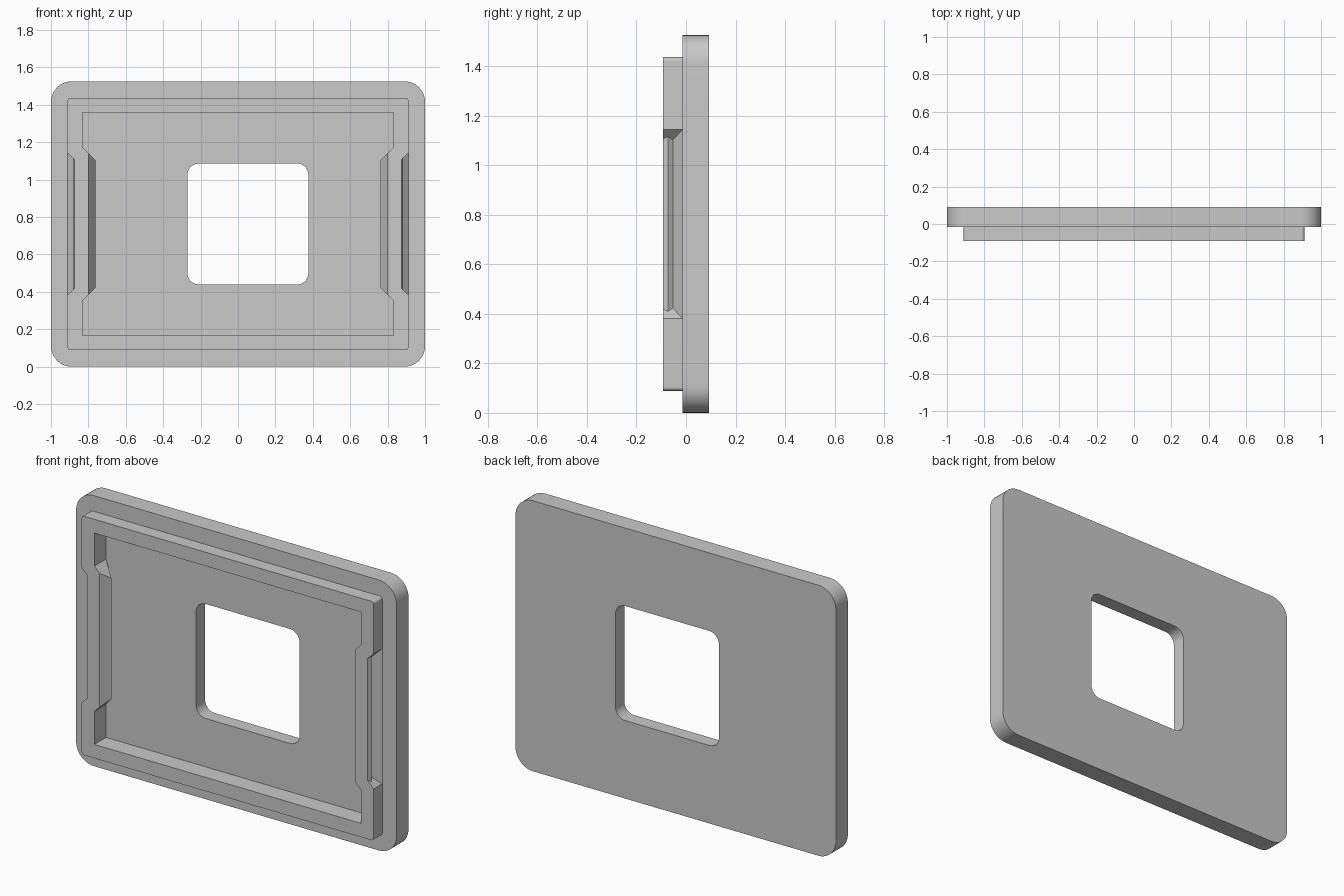
import bpy, bmesh
from math import cos, sin, pi, radians

cube = bpy.data.objects.get("Cube")
if cube:
    bpy.data.objects.remove(cube)

grey = bpy.data.materials.new("light grey")
grey.use_nodes = True
colour = (0.585, 0.585, 0.585, 1)
grey.diffuse_color = colour
grey.node_tree.nodes["Principled BSDF"].inputs["Base Color"].default_value = colour

MID_Z = 0.763


def outline(y, half_w, half_h, radius, notch, depth=0, cx=0, steps=10):
    """Rounded rectangle in the xz plane; notch is the half height of a
    45 degree recess of the given depth in both short sides."""
    def corner(sx, sz, start):
        return [(cx + sx * (half_w - radius) + radius * cos(start + i * pi / 2 / steps), y,
                 MID_Z + sz * (half_h - radius) + radius * sin(start + i * pi / 2 / steps))
                for i in range(steps + 1)]

    def recess(s):
        inner = notch - depth
        return [(cx + s * (half_w - d), y, MID_Z + s * z) for d, z in
                ((0, -notch), (depth, -inner), (depth, inner), (0, notch))]

    return (recess(1) + corner(1, 1, 0) + corner(-1, 1, pi / 2)
            + recess(-1) + corner(-1, -1, pi) + corner(1, -1, 3 * pi / 2))


def ring_solid(name, outlines):
    """Join matching outlines into a closed frame."""
    bm = bmesh.new()
    loops = [[bm.verts.new(p) for p in pts] for pts in outlines]
    for k, a in enumerate(loops):
        b = loops[(k + 1) % len(loops)]
        for i in range(len(a)):
            j = (i + 1) % len(a)
            bm.faces.new((a[i], a[j], b[j], b[i]))
    bmesh.ops.remove_doubles(bm, verts=bm.verts[:], dist=0.0002)
    bmesh.ops.recalc_face_normals(bm, faces=bm.faces[:])
    mesh = bpy.data.meshes.new(name)
    bm.to_mesh(mesh)
    bm.free()
    mesh.materials.append(grey)
    obj = bpy.data.objects.new(name, mesh)
    bpy.context.collection.objects.link(obj)
    bpy.ops.object.select_all(action='DESELECT')
    obj.select_set(True)
    bpy.context.view_layer.objects.active = obj
    bpy.ops.object.shade_smooth_by_angle(angle=radians(30))


BACK, PLATE_FRONT, RIM_FRONT, FLOOR = 0.092, -0.015, -0.092, 0.012

# Outer edge of the plate and the off-centre window through it
plate = dict(half_w=1, half_h=MID_Z, radius=0.11, notch=0.381)
window = dict(half_w=0.323, half_h=0.323, radius=0.06, notch=0.2, cx=0.053)

# Rim outside with a toothed clip groove, from the plate forwards
groove = [(PLATE_FRONT, 0), (-0.053, 0.042), (-0.073, 0.028), (RIM_FRONT, 0.037)]
rim_outer = [outline(y, 0.911, 0.674, 0.015, 0.381, d) for y, d in groove]

# Rim inside with a pointed ridge, from the front down to the pocket floor
ridge = [(RIM_FRONT, 0.033), (-0.04, 0.069), (FLOOR, 0)]
rim_inner = [outline(y, 0.832, 0.596, 0, 0.41, d) for y, d in ridge]

ring_solid("frame_plate",
           [outline(BACK, **plate), outline(PLATE_FRONT, **plate)]
           + rim_outer + rim_inner
           + [outline(FLOOR, **window), outline(BACK, **window)])
